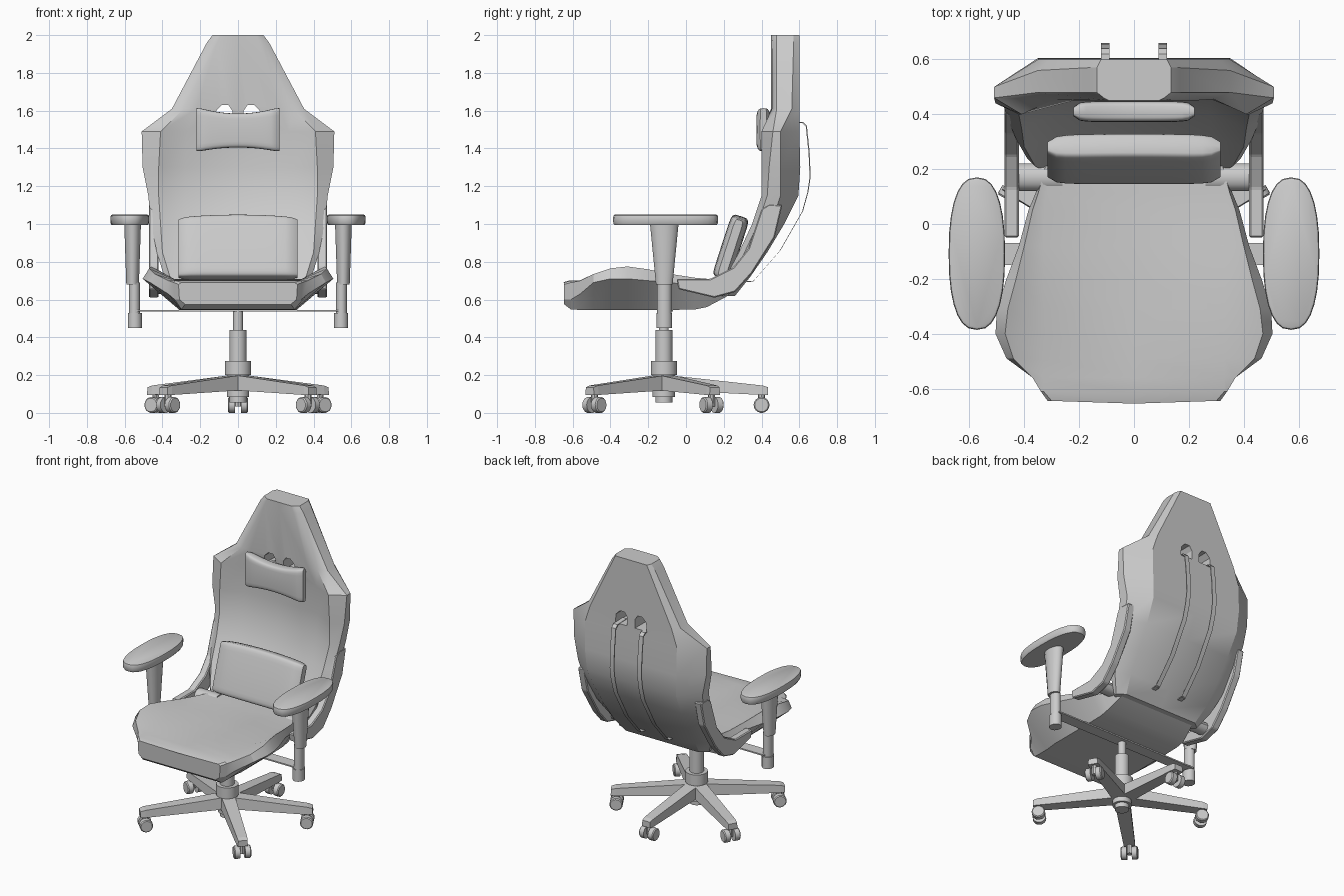
import bpy, bmesh, math
from mathutils import Vector

if "Cube" in bpy.data.objects:
    bpy.data.objects.remove(bpy.data.objects["Cube"])


def make(name, verts, faces, smooth=35, bevel=0, segments=2):
    me = bpy.data.meshes.new(name)
    me.from_pydata([tuple(v) for v in verts], [], faces)
    bm = bmesh.new()
    bm.from_mesh(me)
    bmesh.ops.recalc_face_normals(bm, faces=bm.faces)
    if bevel:
        bmesh.ops.bevel(bm, geom=bm.edges[:], offset=bevel, segments=segments,
                        affect='EDGES', clamp_overlap=True)
    bm.to_mesh(me)
    bm.free()
    ob = bpy.data.objects.new(name, me)
    bpy.context.collection.objects.link(ob)
    if smooth:
        bpy.ops.object.select_all(action='DESELECT')
        ob.select_set(True)
        bpy.context.view_layer.objects.active = ob
        bpy.ops.object.shade_smooth_by_angle(angle=math.radians(smooth))
    return ob


def loft(name, rings, **kw):
    n = len(rings[0])
    verts = [v for r in rings for v in r]
    faces = [(k * n + i, k * n + (i + 1) % n, (k + 1) * n + (i + 1) % n, (k + 1) * n + i)
             for k in range(len(rings) - 1) for i in range(n)]
    faces += [tuple(range(n)), tuple(range((len(rings) - 1) * n, len(rings) * n))]
    return make(name, verts, faces, **kw)


def mirrored(half):
    # half section runs from centre line to centre line
    return half + [(-x, y, z) for x, y, z in half[-2:0:-1]]


def turned(name, cx, cy, rows, n=16, **kw):
    # rows: (z, x radius, y radius)
    ang = [2 * math.pi * (i + .5) / n for i in range(n)]
    return loft(name, [[(cx + a * math.cos(t), cy + b * math.sin(t), z) for t in ang]
                       for z, a, b in rows], **kw)


# backrest: horizontal sections from bottom to top
# z, panel x, ridge x, side x, back x, then y of panel, ridge, side front, side back, back
BACK = [
    (.62, .27, .30, .33, .28, .18, .18, .20, .22, .26),
    (.72, .28, .36, .39, .31, .23, .21, .24, .28, .34),
    (.85, .28, .40, .43, .32, .32, .28, .31, .37, .43),
    (1.0, .28, .41, .46, .33, .40, .35, .38, .45, .52),
    (1.15, .28, .42, .475, .34, .455, .40, .43, .50, .595),
    (1.30, .28, .42, .505, .35, .47, .40, .44, .50, .605),
    (1.49, .27, .41, .51, .35, .465, .40, .46, .50, .60),
    (1.61, .22, .29, .35, .31, .45, .455, .48, .56, .60),
    (1.96, .11, .135, .165, .14, .45, .455, .48, .57, .60),
    (2.0, .09, .11, .135, .12, .45, .46, .48, .57, .60)]
backrest = loft("backrest", [mirrored([
    (0, yp, z), (p, yp, z), (r, yr, z), (w, yo, z), (w, ys, z), (b, yb, z), (0, yb, z)])
    for z, p, r, w, b, yp, yr, yo, ys, yb in BACK], smooth=28)

# belt slots through the head section
for s in (-1, 1):
    pts = [(.03, 1.54), (.03, 1.60), (.05, 1.63), (.085, 1.63), (.115, 1.60), (.12, 1.54)]
    cutter = loft("slot_cutter", [[(s * x, y, z) for x, z in pts] for y in (.3, .75)], smooth=0)
    cutter.hide_render = True
    cutter.hide_viewport = False
    cutter.display_type = 'WIRE'
    mod = backrest.modifiers.new("slot", 'BOOLEAN')
    mod.operation = 'DIFFERENCE'
    mod.object = cutter
    mod.solver = 'EXACT'

# seat: sections front to back
# y, bottom z, bottom x, side x, side z, bolster x, bolster z, panel x, panel z
SEAT = [
    (-.645, .575, .28, .31, .60, .315, .68, .30, .69),
    (-.61, .548, .30, .335, .60, .34, .69, .33, .70),
    (-.56, .545, .30, .37, .63, .37, .70, .33, .702),
    (-.49, .545, .30, .465, .69, .44, .735, .33, .704),
    (-.40, .545, .31, .505, .71, .47, .765, .33, .705),
    (-.31, .545, .31, .50, .71, .46, .775, .33, .705),
    (-.20, .545, .31, .465, .70, .43, .76, .33, .705),
    (-.08, .545, .31, .42, .69, .40, .735, .33, .705),
    (.05, .548, .31, .385, .67, .37, .715, .33, .70),
    (.11, .56, .31, .36, .66, .35, .71, .32, .70),
    (.26, .64, .28, .31, .67, .31, .70, .29, .70)]
loft("seat", [mirrored([
    (0, y, zb), (b, y, zb), (w, y, zw), (t, y, zt), (p, y, zp), (0, y - (.01 if y < -.6 else 0), zp)])
    for y, zb, b, w, zw, t, zt, p, zp in SEAT], smooth=28)


# cushions: rounded sections swept along x
def cushion(name, w, h, t, bow_top, bow_bottom, centre, tilt, power=.45):
    rings = []
    for i in range(17):
        u = -1 + i / 8
        u = math.copysign(abs(u) ** .8, u)
        edge = (1 - abs(u) ** 8) ** .5 * .55 + .45
        ring = []
        for k in range(24):
            a = 2 * math.pi * k / 24
            c, s = math.cos(a), math.sin(a)
            y = math.copysign(abs(c) ** power, c) * t * edge
            z = math.copysign(abs(s) ** (power * .7), s)
            z *= h + (bow_top if s > 0 else bow_bottom) * (1 - u * u) - .012 * (1 - edge)
            ring.append((centre[0] + u * w,
                         centre[1] + y * math.cos(tilt) + z * math.sin(tilt),
                         centre[2] - y * math.sin(tilt) + z * math.cos(tilt)))
        rings.append(ring)
    loft(name, rings, smooth=50)


cushion("neck_cushion", .22, .12, .038, -.035, -.025, (0, .41, 1.50), 0)
cushion("lumbar_cushion", .315, .165, .05, .015, .0, (0, .235, .87), math.radians(18), .35)

# belts running down behind the backrest
BELT = [(.52, 1.545), (.62, 1.54), (.64, 1.52), (.655, 1.38), (.66, 1.25), (.648, 1.17),
        (.62, 1.07), (.50, .86), (.36, .70), (.24, .69)]
for s in (-1, 1):
    loft("back_belt", [[(s * .105 - .016, y, z), (s * .105 + .016, y, z),
                        (s * .105 + .016, y - .006, z - .005), (s * .105 - .016, y - .006, z - .005)]
                       for y, z in BELT], smooth=30)

# recline brackets at the sides
BRACKET = [(-.05, .71), (.13, .71), (.25, .77), (.33, .87), (.40, 1.08), (.44, 1.105), (.51, 1.10),
           (.47, .93), (.35, .74), (.26, .64), (.15, .61), (-.04, .655)]
for s in (-1, 1):
    loft("recline_bracket", [[(s * x, y, z) for y, z in BRACKET] for x in (.42, .472)],
         smooth=0, bevel=.006, segments=1)
    # pivot tying the bracket to the seat
    loft("recline_pivot", [[(s * x, .17 + .05 * math.cos(t), .67 + .04 * math.sin(t))
                            for t in [math.pi * i / 6 for i in range(12)]] for x in (.26, .43)])

# armrests
for s in (-1, 1):
    pad = []
    for z, g in ((.995, .93), (1.005, .99), (1.035, 1), (1.046, .97), (1.05, .90)):
        ring = []
        for k in range(28):
            a = 2 * math.pi * k / 28
            c, q = math.cos(a), math.sin(a)
            ring.append((s * (.573 + math.copysign(abs(c) ** .8, c) * (.103 - .103 * (1 - g))),
                         -.108 + math.copysign(abs(q) ** .85, q) * (.278 - .103 * (1 - g)), z))
        pad.append(ring)
    loft("armrest_pad", pad, smooth=40)
    turned("armrest_post", s * .558, -.115, [(.68, .034, .045), (1.0, .045, .077)])
    turned("armrest_tube", s * .548, -.115, [(.52, .03, .038), (.69, .03, .038)])
    turned("armrest_collar", s * .546, -.115, [(.45, .038, .042), (.53, .038, .042)])
loft("armrest_crossbar", [[(x, -.15, .537), (x, -.07, .537), (x, -.07, .546), (x, -.15, .546)]
                          for x in (-.55, .55)], smooth=0)

# gas lift column and hub
CY = -.117
turned("hub", 0, CY, [(.055, .045, .045), (.085, .045, .045), (.085, .06, .06), (.20, .06, .06),
                      (.20, .07, .07), (.275, .07, .07)], n=20)
turned("lift_sleeve", 0, CY, [(.27, .045, .045), (.44, .045, .045)], n=20)
turned("lift_rod", 0, CY, [(.43, .026, .026), (.56, .026, .026)], n=16)

# five-star base with twin-wheel casters
for ex, ey in ((0, .40), (.435, .135), (-.435, .135), (.37, -.485), (-.37, -.485)):
    hub, end = Vector((0, CY, 0)), Vector((ex, ey, 0))
    d = (end - hub).normalized()
    side = Vector((-d.y, d.x, 0))
    tip = (end - hub).length + .035
    rows = [(.02, .048, .12, .20), (tip - .03, .036, .095, .145), (tip, .032, .095, .135)]
    loft("base_leg", [[hub + d * r + side * w * k + Vector((0, 0, z))
                       for k, z in ((-1, lo), (1, lo), (.9, hi), (-.9, hi))]
                      for r, w, lo, hi in rows], smooth=0)
    loft("caster_stem", [[end + d * .018 * math.cos(t) + side * .018 * math.sin(t) + Vector((0, 0, z))
                          for t in [math.pi * i / 4 for i in range(8)]] for z in (.035, .10)])
    for k in (-1, 1):
        loft("caster_wheel", [[end + side * k * o + d * r * math.cos(t)
                               + Vector((0, 0, .042 + r * math.sin(t)))
                               for t in [math.pi * i / 9 for i in range(18)]]
                              for o, r in ((.016, .042), (.048, .042), (.054, .036))], smooth=35)
